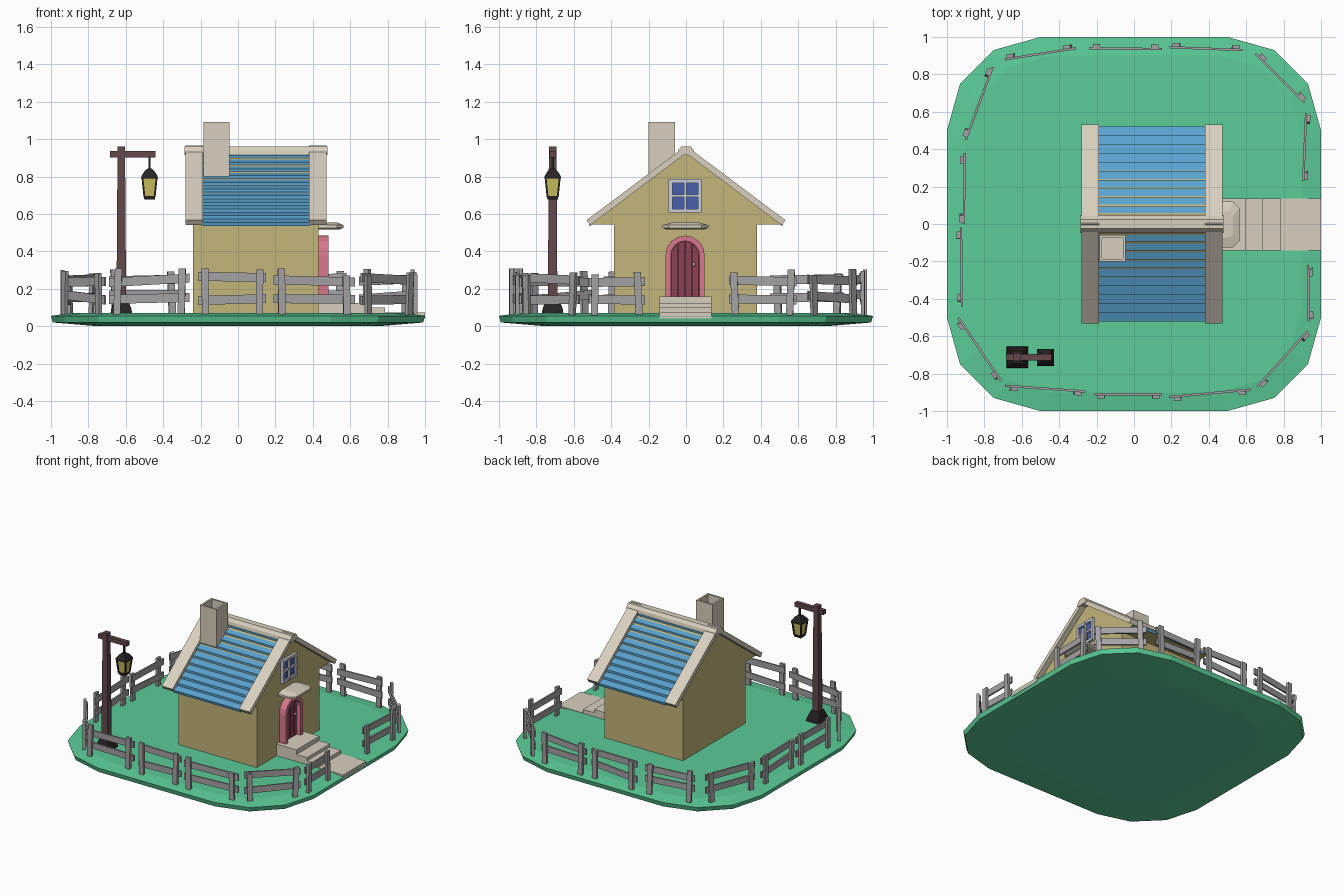
import bpy, bmesh, math, random
from mathutils import Vector, Matrix

if "Cube" in bpy.data.objects:
    bpy.data.objects.remove(bpy.data.objects["Cube"])

random.seed(4)


def mat(name, hexcode):
    rgb = [(int(hexcode[i:i + 2], 16) / 255) ** 2.2 for i in (0, 2, 4)]
    m = bpy.data.materials.new(name)
    m.diffuse_color = (*rgb, 1)
    m.use_nodes = True
    m.node_tree.nodes["Principled BSDF"].inputs["Base Color"].default_value = m.diffuse_color
    return m


GREEN = mat("grass", "5ccb96")
WALL = mat("plaster", "c2b47a")
STONE = mat("stone", "d8cfbd")
BLUE = mat("tile_blue", "5aa3d0")
PINK = mat("door_pink", "d8778c")
DARKPINK = mat("door_plank", "8a4353")
GLASS = mat("glass_blue", "4a5fa8")
WINDOW = mat("window_frame", "c9ced8")
WOOD = mat("lamp_wood", "634a4c")
BLACK = mat("lamp_iron", "2c2728")
YELLOW = mat("lamp_glass", "c9c060")
FENCE = mat("fence_grey", "a3a1a3")


def loft(name, rings, m):
    """Closed solid through rings of equal length, capped at both ends."""
    bm = bmesh.new()
    vs = [[bm.verts.new(p) for p in r] for r in rings]
    n = len(rings[0])
    for a, b in zip(vs, vs[1:]):
        for i in range(n):
            bm.faces.new((a[i], a[(i + 1) % n], b[(i + 1) % n], b[i]))
    bm.faces.new(vs[0][::-1])
    bm.faces.new(vs[-1])
    bmesh.ops.recalc_face_normals(bm, faces=bm.faces)
    me = bpy.data.meshes.new(name)
    bm.to_mesh(me)
    bm.free()
    me.materials.append(m)
    ob = bpy.data.objects.new(name, me)
    bpy.context.collection.objects.link(ob)
    return ob


def prism(name, yz, x0, x1, m):
    return loft(name, [[(x, y, z) for y, z in yz] for x in (x0, x1)], m)


def box(name, x0, x1, y0, y1, z0, z1, m):
    return prism(name, [(y0, z0), (y1, z0), (y1, z1), (y0, z1)], x0, x1, m)


def square(cx, cy, h, z):
    return [(cx + sx * h, cy + sy * h, z) for sx, sy in ((-1, -1), (1, -1), (1, 1), (-1, 1))]


# Ground island with faceted outline
q = [(1, .5), (.93, .75), (.75, .93), (.5, 1)]
outline = q + [(-x, y) for x, y in q[::-1]] + [(-x, -y) for x, y in q] + [(x, -y) for x, y in q[::-1]]
loft("ground", [[(x * s, y * s, z) for x, y in outline]
                for s, z in ((.75, 0), (.99, .02), (1, .055), (.9, .07))], GREEN)

# House body and gable
box("walls", -.24, .43, -.385, .38, .05, .56, WALL)
prism("gable", [(-.51, .543), (.51, .543), (0, .935)], -.24, .43, WALL)

# Roof: stepped tile rows, edge trims and ridge cap
for side, s in (("front", -1), ("back", 1)):
    rows = 11
    prof = [(s * .515, .535), (0, .915), (0, .935)]
    for i in range(rows):
        y0, y1 = .52 * i / rows, .52 * (i + 1) / rows
        prof += [(s * y0, .93 - .755 * y0), (s * y1, .948 - .755 * y1)]
    prism("roof_tiles_" + side, prof, -.19, .385, BLUE)
    trim = [(s * .532, .567), (s * .512, .54), (0, .925), (0, .965)]
    for label, x0, x1 in (("left", -.28, -.187), ("right", .38, .472)):
        prism(f"roof_trim_{side}_{label}", trim, x0, x1, STONE)
prism("ridge_cap", [(-.047, .915), (-.042, .94), (-.024, .962), (.024, .962), (.042, .94), (.047, .915)],
      -.285, .478, STONE)

# Hollow chimney
cx, cy = -.115, -.13
loft("chimney", [square(cx, cy, h, z) for h, z in ((.07, .8), (.07, 1.092), (.056, 1.092), (.056, .9))], STONE)


# Arched door with planks and knob
def arch(hw, z0, spring, n=8):
    pts = [(-.005 + hw * math.cos(math.pi * i / n), spring + hw * math.sin(math.pi * i / n)) for i in range(n + 1)]
    return [(-.005 + hw, z0)] + pts + [(-.005 - hw, z0)]


prism("door_frame", arch(.105, .15, .38) + arch(.076, .15, .38)[::-1], .42, .485, PINK)
prism("door_panel", arch(.08, .15, .38), .42, .438, DARKPINK)
for i in range(4):
    a, b = -.075 + i * .0375 + .003, -.075 + (i + 1) * .0375 - .003
    tops = [.38 + math.sqrt(max(0, .075 ** 2 - t * t)) for t in (a, b)]
    prism("door_plank", [(a - .005, .16), (b - .005, .16), (b - .005, tops[1]), (a - .005, tops[0])],
          .43, .452, DARKPINK)
bpy.ops.mesh.primitive_uv_sphere_add(segments=8, ring_count=6, radius=.011, location=(.461, .042, .33))
knob = bpy.context.object
knob.name = "door_knob"
knob.data.materials.append(STONE)


# Stone awning over the door
def slab(x, hw, c, z):
    return [(.42, -.003 - hw, z), (x - c, -.003 - hw, z), (x, -.003 - hw + c, z),
            (x, -.003 + hw - c, z), (x - c, -.003 + hw, z), (.42, -.003 + hw, z)]


loft("awning", [slab(.545, .105, .03, .518), slab(.563, .122, .035, .526),
                slab(.563, .122, .035, .541), slab(.53, .07, .02, .555)], STONE)

# Gable window
box("window_glass", .42, .437, -.085, .075, .62, .775, GLASS)
wy0, wy1, wz0, wz1, t = -.093, .083, .608, .786, .02
for y0, y1 in ((wy0, wy0 + t), (wy1 - t, wy1), (-.012, .002)):
    box("window_upright", .42, .452, y0, y1, wz0, wz1, WINDOW)
for z0, z1 in ((wz0, wz0 + t), (wz1 - t, wz1), (.69, .704)):
    box("window_bar", .42, .45, wy0, wy1, z0, z1, WINDOW)

# Steps and path
for x0, x1, top in ((.42, .6, .16), (.6, .69, .125), (.69, .785, .1), (.785, .999, .073)):
    box("path" if top < .09 else "step", x0, x1, -.143, .137, .04, top, STONE)

# Lamp post with hanging lantern
px, py, lx = -.624, -.713, -.473
loft("lamp_base", [square(px, py, h, z) for h, z in ((.058, .06), (.055, .09), (.033, .15))], BLACK)
loft("lamp_post", [square(px, py, h, z) for h, z in ((.026, .1), (.02, .96))], WOOD)
box("lamp_arm", -.685, -.44, py - .017, py + .017, .903, .936, WOOD)
box("lamp_hook", lx - .006, lx + .006, py - .006, py + .006, .83, .905, BLACK)
loft("lantern_cap", [square(lx, py, h, z) for h, z in ((.045, .79), (.043, .803), (.026, .83), (.012, .842))], BLACK)
loft("lantern_glass", [square(lx, py, h, z) for h, z in ((.026, .69), (.036, .795))], YELLOW)
loft("lantern_foot", [square(lx, py, h, z) for h, z in ((.028, .678), (.032, .696))], BLACK)
for sx in (-1, 1):
    for sy in (-1, 1):
        loft("lantern_bar", [square(lx + sx * o, py + sy * o, .005, z) for o, z in ((.027, .69), (.038, .795))], BLACK)

# Fence panels: start and end of each, counter-clockwise, gap left for the path
panels = [(.905, .23, .92, .59), (.91, .65, .65, .91), (.58, .93, .19, .945), (.15, .935, -.24, .94),
          (-.31, .94, -.69, .88), (-.755, .84, -.9, .45), (-.905, .38, -.91, 0), (-.925, -.02, -.92, -.44),
          (-.94, -.5, -.71, -.84), (-.69, -.865, -.26, -.895), (-.21, -.91, .15, -.91),
          (.19, -.925, .625, -.885), (.66, -.87, .93, -.57), (.935, -.52, .93, -.22)]
for x0, y0, x1, y1 in panels:
    a, b = Vector((x0, y0, 0)), Vector((x1, y1, 0))
    d = (b - a).normalized()
    out = Vector((d.y, -d.x, 0))
    for z in (.155, .25):
        z0, z1 = z + random.uniform(-.018, .018), z + random.uniform(-.018, .018)
        loft("fence_rail", [[p + out * o + Vector((0, 0, zc + dz)) for o, dz in
                             ((-.006, -.024), (.006, -.024), (.006, .024), (-.006, .024))]
                            for p, zc in ((a, z0), (b, z1))], FENCE)
    for f in (.1, .9):
        base = a.lerp(b, f) + out * .014
        lean, top = d * random.uniform(-.012, .012), random.uniform(.27, .31)
        loft("fence_post", [[p + d * u + out * v for u, v in
                             ((-.019, -.01), (.019, -.01), (.019, .01), (-.019, .01))]
                            for p in (base + Vector((0, 0, .05)), base + lean + Vector((0, 0, top)))], FENCE)
